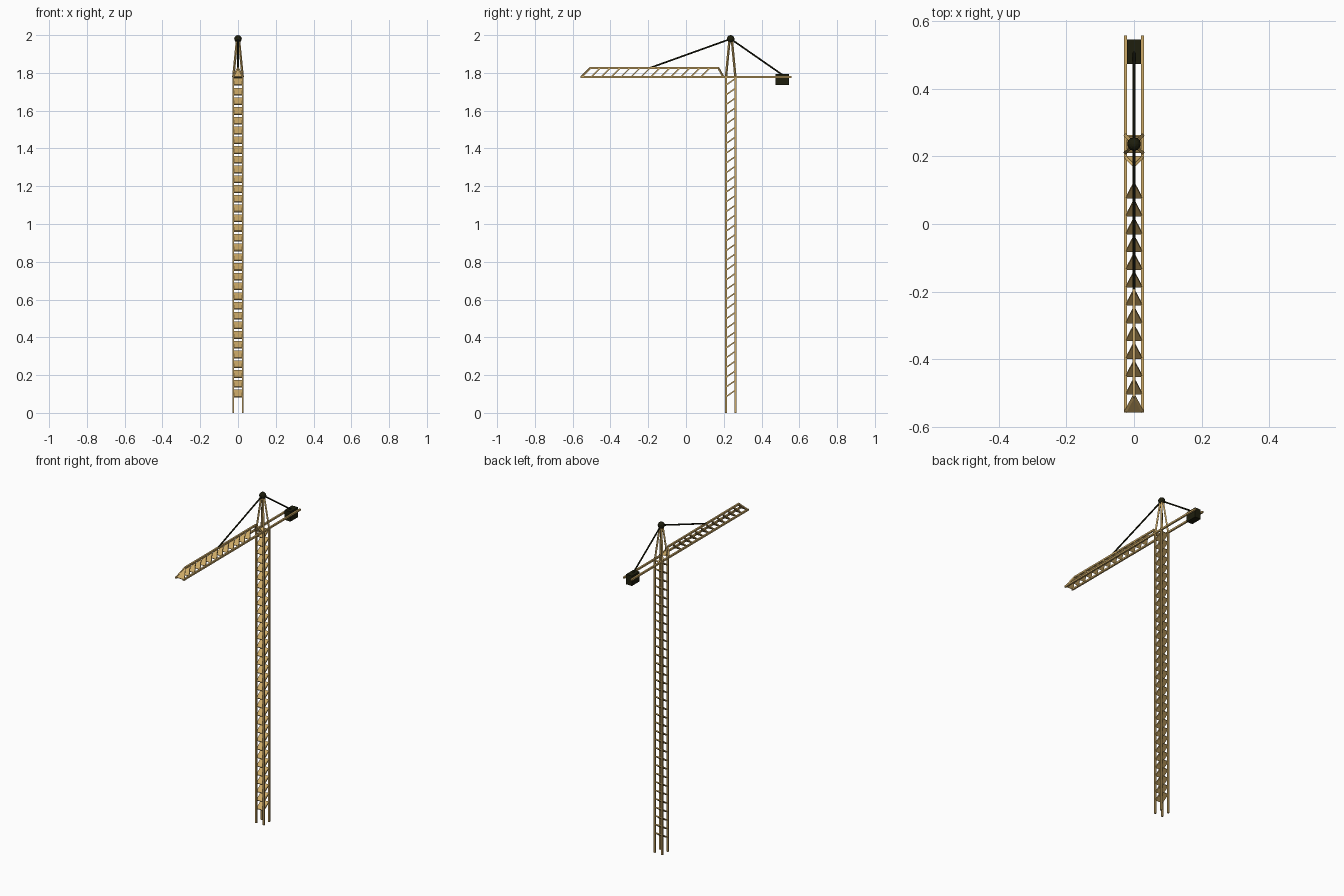
import bpy, bmesh, math
from mathutils import Vector, Matrix

if "Cube" in bpy.data.objects:
    bpy.data.objects.remove(bpy.data.objects["Cube"])


def material(name, col):
    m = bpy.data.materials.new(name)
    m.diffuse_color = (*col, 1)
    m.use_nodes = True
    m.node_tree.nodes["Principled BSDF"].inputs["Base Color"].default_value = m.diffuse_color
    return m


TAN = material("tan_steel", (0.62, 0.41, 0.14))
BLACK = material("black_iron", (0.013, 0.013, 0.004))


def finish(name, bm, mat):
    bmesh.ops.recalc_face_normals(bm, faces=bm.faces)
    me = bpy.data.meshes.new(name)
    bm.to_mesh(me)
    bm.free()
    me.materials.append(mat)
    ob = bpy.data.objects.new(name, me)
    bpy.context.collection.objects.link(ob)
    return ob


def rod(bm, a, b, r, sides=4):
    # square bar of half width r, or a round rod with more sides
    a, b = Vector(a), Vector(b)
    d = b - a
    mtx = d.to_track_quat('Z', 'Y').to_matrix().to_4x4()
    mtx.translation = (a + b) / 2
    if sides == 4:
        mtx = mtx @ Matrix.Rotation(math.pi / 4, 4, 'Z')
        r *= math.sqrt(2)
    bmesh.ops.create_cone(bm, cap_ends=True, segments=sides, radius1=r,
                          radius2=r, depth=d.length, matrix=mtx)


def plate(bm, pts, t):
    # thin slab around a flat polygon
    p = [Vector(v) for v in pts]
    n = (p[1] - p[0]).cross(p[2] - p[0]).normalized() * t / 2
    lo = [bm.verts.new(v - n) for v in p]
    hi = [bm.verts.new(v + n) for v in p]
    bm.faces.new(lo[::-1])
    bm.faces.new(hi)
    k = len(p)
    for i in range(k):
        j = (i + 1) % k
        bm.faces.new((lo[i], lo[j], hi[j], hi[i]))


W, R = 0.025, 0.005
YF, YB, YC = 0.2115, 0.2615, 0.2365
DECK, TOP = 1.778, 1.825
PITCH = 0.0527

# Mast legs and head frame
legs, head = bmesh.new(), bmesh.new()
for s in (-1, 1):
    for y in (YF, YB):
        rod(legs, (s * W, y, 0), (s * W, y, DECK), R)
        rod(head, (s * W, y, DECK), (s * 0.005, YC + (y - YC) * 0.25, 1.975), R * 0.9)
finish("mast_legs", legs, TAN)
finish("head_frame", head, TAN)

# Slanted mast plates
bm = bmesh.new()
N = 33
for i in range(N):
    z = 0.085 + i * (1.735 - 0.085) / (N - 1)
    plate(bm, [(-W, YF, z), (W, YF, z), (W, YB, z + 0.035), (-W, YB, z + 0.035)], 0.007)
finish("mast_plates", bm, TAN)

# Jib chords, two low ones run on to the counter jib
bm = bmesh.new()
for s in (-1, 1):
    rod(bm, (s * W, -0.558, DECK), (s * W, 0.558, DECK), R)
    rod(bm, (s * W, -0.555, DECK), (0, -0.508, TOP), R * 0.8)
    rod(bm, (s * W, 0.198, DECK), (0, 0.172, TOP), R * 0.8)
rod(bm, (0, -0.51, TOP), (0, 0.174, TOP), R)
finish("jib_chords", bm, TAN)

# Slanted triangular jib plates
bm = bmesh.new()
for i in range(13):
    y = -0.555 + i * PITCH
    plate(bm, [(-W, y, DECK), (W, y, DECK), (0, y + 0.047, TOP)], 0.007)
plate(bm, [(-W, 0.198, DECK), (W, 0.198, DECK), (0, 0.172, TOP)], 0.007)
finish("jib_plates", bm, TAN)

# Tie cables from the head
bm = bmesh.new()
rod(bm, (0, YC, 1.98), (0, -0.195, TOP), 0.0045, 8)
rod(bm, (0, YC, 1.98), (0, 0.51, 1.79), 0.0045, 8)
finish("tie_cables", bm, BLACK)

# Head ball
bm = bmesh.new()
bmesh.ops.create_uvsphere(bm, u_segments=12, v_segments=8, radius=0.02)
bmesh.ops.translate(bm, verts=bm.verts, vec=(0, YC, 1.98))
finish("head_ball", bm, BLACK)

# Counterweight
bm = bmesh.new()
bmesh.ops.create_cube(bm, size=1)
bmesh.ops.scale(bm, verts=bm.verts, vec=(0.04, 0.072, 0.06))
bmesh.ops.translate(bm, verts=bm.verts, vec=(0, 0.51, 1.765))
finish("counterweight", bm, BLACK)
